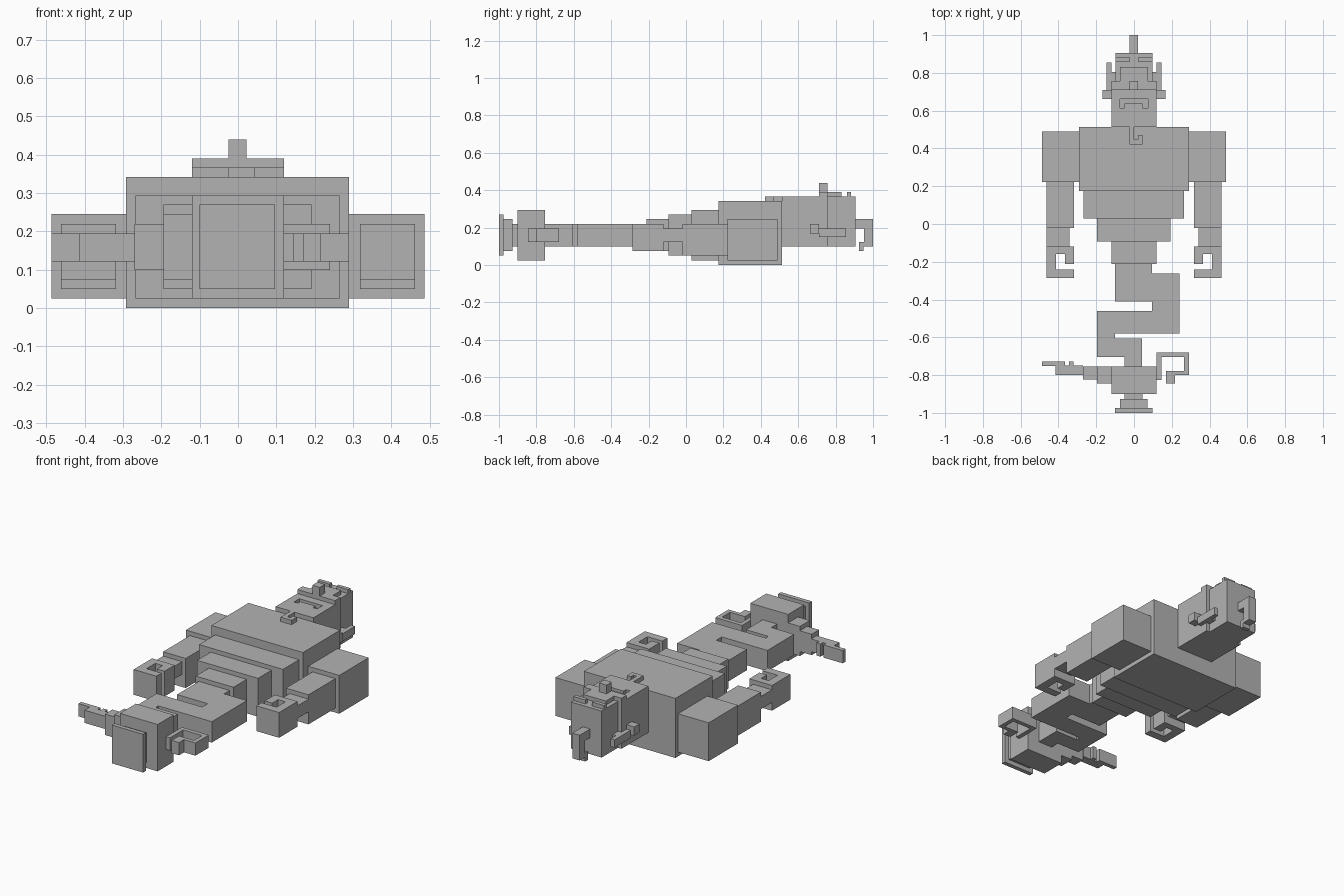
import bpy
import bmesh

if "Cube" in bpy.data.objects:
    bpy.data.objects.remove(bpy.data.objects["Cube"], do_unlink=True)

GREY = (0.45, 0.45, 0.45, 1)
grey = bpy.data.materials.new("plain_grey")
grey.use_nodes = True
grey.diffuse_color = GREY
grey.node_tree.nodes["Principled BSDF"].inputs["Base Color"].default_value = GREY


def prism(name, outline, low, high, axis="z"):
    """Extrude an outline along z (outline in x, y) or along x (outline in y, z)."""
    bm = bmesh.new()
    place = (lambda a, b: (a, b, low)) if axis == "z" else (lambda a, b: (low, a, b))
    face = bm.faces.new([bm.verts.new(place(a, b)) for a, b in outline])
    grown = bmesh.ops.extrude_face_region(bm, geom=[face])
    shift = (0, 0, high - low) if axis == "z" else (high - low, 0, 0)
    moved = [g for g in grown["geom"] if isinstance(g, bmesh.types.BMVert)]
    bmesh.ops.translate(bm, verts=moved, vec=shift)
    bmesh.ops.recalc_face_normals(bm, faces=bm.faces)
    mesh = bpy.data.meshes.new(name)
    bm.to_mesh(mesh)
    bm.free()
    mesh.materials.append(grey)
    obj = bpy.data.objects.new(name, mesh)
    bpy.context.collection.objects.link(obj)
    return obj


def box(name, x0, x1, y0, y1, z0, z1):
    return prism(name, [(x0, y0), (x1, y0), (x1, y1), (x0, y1)], z0, z1)


# Torso narrowing towards the tail
box("chest", -.292, .29, .175, .513, 0, .342)
box("belly", -.268, .265, .03, .175, .025, .294)
box("waist", -.195, .192, -.093, .03, .05, .27)
box("hips", -.12, .12, -.212, -.093, .075, .245)

# Winding tail that ends in the lamp
prism("tail", [(-.1, -.212), (.095, -.212), (.095, -.262), (.24, -.262),
               (.24, -.58), (-.1, -.58), (-.1, -.605), (.042, -.605),
               (.042, -.755), (-.05, -.755), (-.05, -.703), (-.195, -.703),
               (-.195, -.46), (.095, -.46), (.095, -.41), (-.1, -.41)], .1, .22)

# Arms, mirrored left and right
for side, s in (("left", 1), ("right", -1)):
    def arm(part, x0, x1, *rest):
        box(f"{side}_{part}", *sorted((s * x0, s * x1)), *rest)

    arm("shoulder", .29, .487, .223, .49, .025, .245)
    arm("forearm", .318, .462, -.02, .223, .05, .22)
    arm("wrist", .342, .462, -.12, -.02, .122, .195)
    hand = [(.318, -.12), (.462, -.12), (.462, -.287), (.318, -.287),
            (.318, -.24), (.413, -.24), (.413, -.16), (.366, -.16),
            (.366, -.212), (.318, -.212)]
    prism(f"{side}_hand", [(s * x, y) for x, y in hand], .075, .22)

    # Ears with hanging rings
    arm("ear", .097, .145, .71, .805, .15, .195)
    arm("ear_tip", .12, .145, .805, .855, .15, .195)
    arm("earring", .12, .168, .663, .71, .17, .22)

    # Brows
    arm("brow", .022, .098, .86, .882, .365, .39)

# Head, wide at the jaw, with a cut mouth
jaw = box("jaw", -.12, .12, .513, .757, .1, .367)
box("forehead", -.098, .098, .757, .905, .1, .367)
mouth = prism("mouth_cutter", [(-.075, .663), (.073, .663), (.073, .615),
                               (.045, .615), (.045, .638), (-.05, .638),
                               (-.05, .615), (-.075, .615)], .342, .5)
mouth.hide_render = True
cut = jaw.modifiers.new("mouth", "BOOLEAN")
cut.operation = "DIFFERENCE"
cut.solver = "EXACT"
cut.object = mouth
bpy.context.view_layer.update()
carved = bpy.data.meshes.new_from_object(
    jaw.evaluated_get(bpy.context.evaluated_depsgraph_get()))
jaw.modifiers.clear()
jaw.data = carved
bpy.data.objects.remove(mouth, do_unlink=True)

# Face details
box("cheeks", -.12, .12, .71, .757, .367, .39)
box("eye_panel", -.073, .073, .757, .832, .367, .39)
box("nose", -.025, .022, .71, .757, .367, .44)
prism("curled_beard", [(-.025, .513), (0, .513), (0, .447), (.021, .447),
                       (.021, .47), (.045, .47), (.045, .422),
                       (-.025, .422)], .342, .367)
prism("topknot", [(.905, .245), (1, .245), (1, .1), (.975, .1), (.95, .1),
                  (.95, .075), (.925, .075), (.925, .122), (.952, .122),
                  (.952, .195), (.905, .195)], -.025, .022, "x")

# Lamp with spout, handle and foot
box("lamp_body", -.12, .12, -.9, -.755, .025, .294)
box("lamp_neck", -.05, .045, -.927, -.9, .1, .22)
box("lamp_foot", -.075, .072, -.975, -.927, .075, .245)
box("lamp_base", -.1, .097, -1, -.975, .05, .27)
box("spout_root", -.195, -.12, -.845, -.755, .075, .245)
box("spout_middle", -.27, -.195, -.822, -.755, .1, .22)
box("spout_end", -.415, -.27, -.8, -.75, .122, .195)
box("spout_lip", -.487, -.365, -.752, -.727, .122, .195)
box("spout_notch", -.345, -.32, -.75, -.727, .122, .195)
prism("lamp_handle", [(.12, -.825), (.145, -.825), (.145, -.705), (.265, -.705),
                      (.265, -.777), (.17, -.777), (.17, -.845), (.217, -.845),
                      (.217, -.8), (.29, -.8), (.29, -.68), (.12, -.68)],
      .122, .195)
